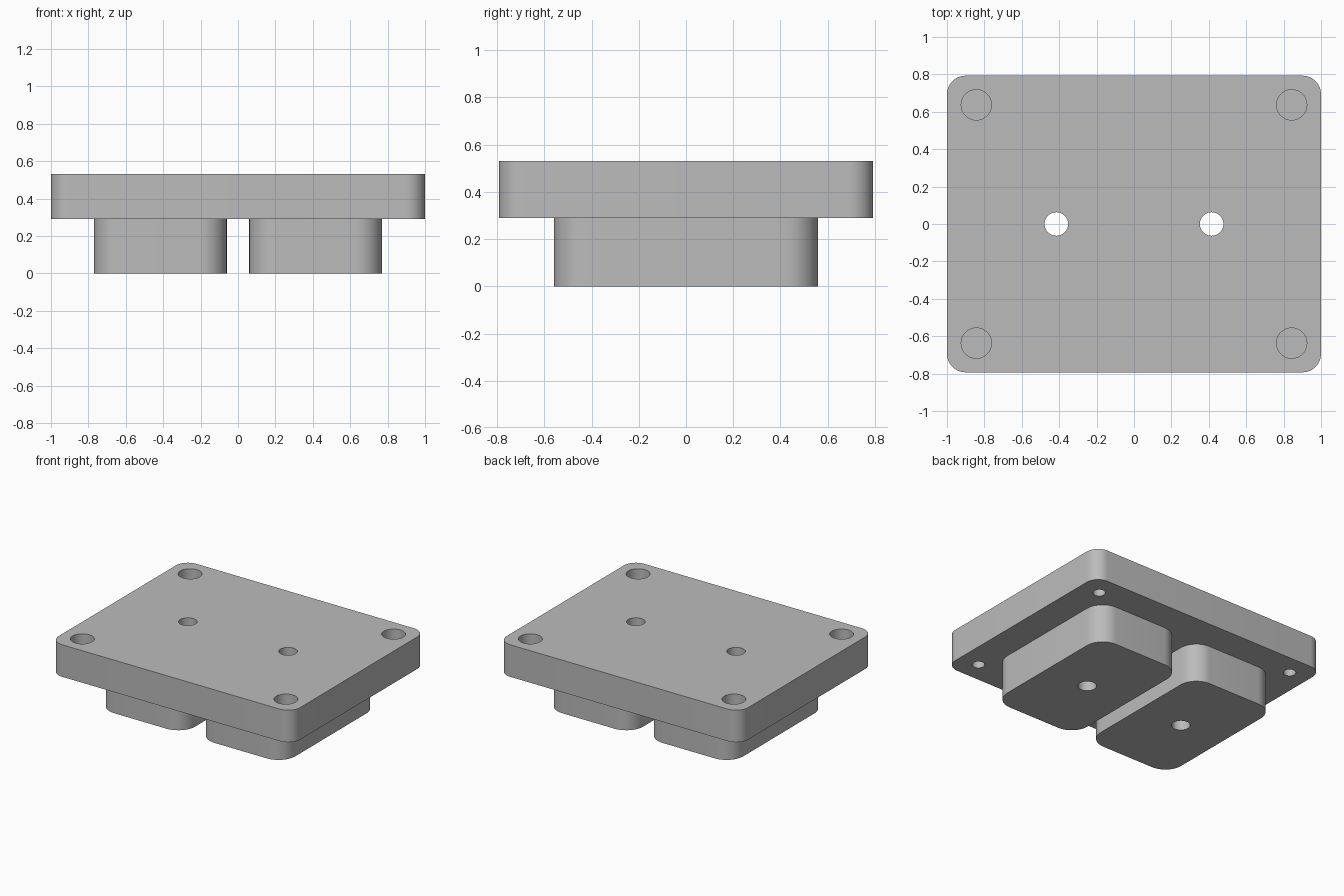
import bpy, bmesh
from math import pi, cos, sin, radians

if "Cube" in bpy.data.objects:
    bpy.data.objects.remove(bpy.data.objects["Cube"], do_unlink=True)

PLATE_BOTTOM, PLATE_TOP = 0.29, 0.53
FOOT_X = 0.415

grey = bpy.data.materials.new("plain_grey")
grey.use_nodes = True
colour = (0.5, 0.5, 0.5, 1)
grey.diffuse_color = colour
grey.node_tree.nodes["Principled BSDF"].inputs["Base Color"].default_value = colour


def prism(name, outline, z0, z1):
    """Extrude a closed outline from z0 up to z1."""
    bm = bmesh.new()
    base = bm.faces.new([bm.verts.new((x, y, z0)) for x, y in outline])
    top = bmesh.ops.extrude_face_region(bm, geom=[base])["geom"]
    verts = [v for v in top if isinstance(v, bmesh.types.BMVert)]
    bmesh.ops.translate(bm, verts=verts, vec=(0, 0, z1 - z0))
    bmesh.ops.recalc_face_normals(bm, faces=bm.faces)
    mesh = bpy.data.meshes.new(name)
    bm.to_mesh(mesh)
    bm.free()
    mesh.materials.append(grey)
    ob = bpy.data.objects.new(name, mesh)
    bpy.context.collection.objects.link(ob)
    return ob


def rounded_block(name, cx, hx, hy, r, z0, z1, steps=12):
    pts = []
    for k, (sx, sy) in enumerate([(1, 1), (-1, 1), (-1, -1), (1, -1)]):
        for i in range(steps + 1):
            a = (k + i / steps) * pi / 2
            pts.append((cx + sx * (hx - r) + r * cos(a), sy * (hy - r) + r * sin(a)))
    return prism(name, pts, z0, z1)


def drill(ob, x, y, r, z0, z1, sides=48):
    """Cut a round hole and discard the cutter."""
    ring = [(x + r * cos(2 * pi * i / sides), y + r * sin(2 * pi * i / sides))
            for i in range(sides)]
    cutter = prism("hole_cutter", ring, z0, z1)
    cutter.hide_render = True
    bpy.context.view_layer.objects.active = ob
    mod = ob.modifiers.new("hole", "BOOLEAN")
    mod.operation, mod.solver, mod.object = "DIFFERENCE", "EXACT", cutter
    bpy.ops.object.modifier_apply(modifier=mod.name)
    bpy.data.objects.remove(cutter, do_unlink=True)


# Plate and the two blocks beneath it
plate = rounded_block("top_plate", 0, 1, 0.793, 0.1, PLATE_BOTTOM, PLATE_TOP)
parts = [plate]
for side, name in ((-1, "right_foot"), (1, "left_foot")):
    x = side * FOOT_X
    foot = rounded_block(name, x, 0.355, 0.56, 0.14, 0, PLATE_BOTTOM)
    parts.append(foot)
    # Bolt hole running right through plate and foot
    for part in (plate, foot):
        drill(part, x, 0, 0.063, -0.1, 0.7)
    # Corner pockets from above, narrower blind holes from below
    for y in (-0.637, 0.637):
        drill(plate, side * 0.843, y, 0.081, 0.38, 0.7)
        drill(plate, side * 0.843, y, 0.043, 0.1, 0.37)

# Smooth the round walls, keep the rims sharp
for part in parts:
    bpy.ops.object.select_all(action="DESELECT")
    part.select_set(True)
    bpy.context.view_layer.objects.active = part
    bpy.ops.object.shade_smooth_by_angle(angle=radians(30))
